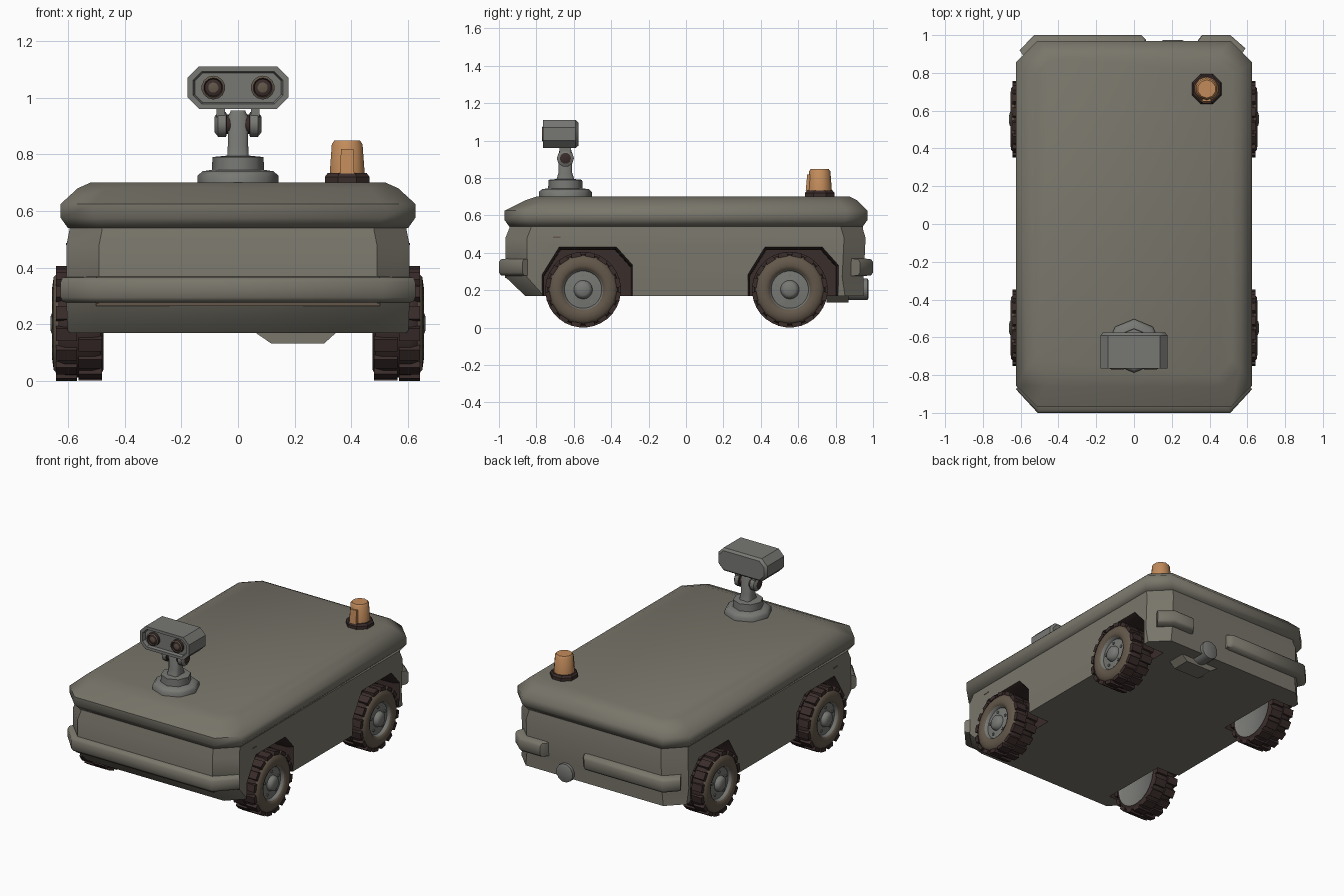
import bpy, bmesh, math
from mathutils import Matrix, Vector

if "Cube" in bpy.data.objects:
    bpy.data.objects.remove(bpy.data.objects["Cube"])


def material(name, rgb):
    m = bpy.data.materials.new(name)
    m.diffuse_color = (*rgb, 1)
    m.use_nodes = True
    m.node_tree.nodes["Principled BSDF"].inputs["Base Color"].default_value = m.diffuse_color
    return m


BODY = material("olive grey paint", (0.19, 0.18, 0.145))
METAL = material("grey metal", (0.185, 0.19, 0.175))
RUBBER = material("brown rubber", (0.125, 0.096, 0.068))
DARK = material("dark brown", (0.042, 0.026, 0.024))
ORANGE = material("beacon orange", (0.54, 0.26, 0.105))

AXIS = {"z": Matrix(), "x": Matrix.Rotation(math.pi / 2, 4, 'Y'),
        "y": Matrix.Rotation(-math.pi / 2, 4, 'X')}


def finish(name, bm, mats, angle=50):
    bmesh.ops.remove_doubles(bm, verts=bm.verts, dist=1e-5)
    bmesh.ops.recalc_face_normals(bm, faces=bm.faces)
    me = bpy.data.meshes.new(name)
    bm.to_mesh(me)
    bm.free()
    for m in mats:
        me.materials.append(m)
    ob = bpy.data.objects.new(name, me)
    bpy.context.collection.objects.link(ob)
    smooth(ob, angle)
    return ob


def smooth(ob, angle):
    bpy.ops.object.select_all(action='DESELECT')
    ob.select_set(True)
    bpy.context.view_layer.objects.active = ob
    bpy.ops.object.shade_smooth_by_angle(angle=math.radians(angle))


def loft(name, rings, mats, angle=50, last=0):
    """Skin equal rings of points and cap both ends."""
    bm = bmesh.new()
    vs = [[bm.verts.new(p) for p in r] for r in rings]
    n = len(vs[0])
    for a, b in zip(vs, vs[1:]):
        for i in range(n):
            j = (i + 1) % n
            bm.faces.new((a[i], a[j], b[j], b[i]))
    bm.faces.new(vs[0])
    bm.faces.new(vs[-1]).material_index = last
    return finish(name, bm, mats, angle)


def lathe(name, prof, segs, axis, loc, mats, idx=None, flip=1, angle=50, turn=0.5):
    """Turn (radius, height) points about an axis; idx colours each band."""
    bm = bmesh.new()
    mx = Matrix.Translation(loc) @ AXIS[axis]
    rings = []
    for r, h in prof:
        if r == 0:
            rings.append([bm.verts.new(mx @ Vector((0, 0, h * flip)))] * segs)
        else:
            rings.append([bm.verts.new(mx @ Vector((
                r * math.cos(2 * math.pi * (i + turn) / segs),
                r * math.sin(2 * math.pi * (i + turn) / segs), h * flip))) for i in range(segs)])
    for k, (a, b) in enumerate(zip(rings, rings[1:])):
        for i in range(segs):
            j = (i + 1) % segs
            f = bm.faces.new(list(dict.fromkeys((a[i], a[j], b[j], b[i]))))
            f.material_index = idx[k] if idx else 0
    return finish(name, bm, mats, angle)


def box(name, lo, hi, mat):
    ring = lambda z: [(lo[0], lo[1], z), (hi[0], lo[1], z), (hi[0], hi[1], z), (lo[0], hi[1], z)]
    return loft(name, [ring(lo[2]), ring(hi[2])], [mat], 30)


def octa(z, hx, yf, yb, c):
    """Plan outline with cut corners at height z."""
    return [(-hx + c, yf, z), (hx - c, yf, z), (hx, yf + c, z), (hx, yb - c, z),
            (hx - c, yb, z), (-hx + c, yb, z), (-hx, yb - c, z), (-hx, yf + c, z)]


# Body: lower hull and lid
hull = loft("lower_body", [octa(*r) for r in (
    (0.17, 0.60, -0.86, 0.95, 0.10), (0.27, 0.605, -0.965, 0.95, 0.115),
    (0.48, 0.605, -0.965, 0.96, 0.115), (0.53, 0.595, -0.945, 0.945, 0.115),
    (0.56, 0.595, -0.945, 0.945, 0.115))], [BODY])
loft("lid", [octa(*r) for r in (
    (0.54, 0.60, -0.945, 0.945, 0.115), (0.575, 0.625, -0.97, 0.97, 0.115),
    (0.625, 0.625, -0.97, 0.97, 0.115), (0.68, 0.565, -0.86, 0.915, 0.10),
    (0.70, 0.52, -0.80, 0.875, 0.08))], [BODY])

# Wheel arches cut with a flared opening
ARCH = [(-0.215, 0.1), (-0.215, 0.28), (-0.125, 0.425), (0.175, 0.425), (0.26, 0.33), (0.26, 0.1)]
for cy in (-0.55, 0.55):
    for s in (-1, 1):
        rings = [[(s * x, cy + 0.02 + (y - 0.02) * k, 0.1 + (z - 0.1) * k) for y, z in ARCH]
                 for x, k in ((0.44, 0.97), (0.57, 0.98), (0.65, 1.07))]
        cutter = loft("arch_cutter", rings, [DARK])
        cutter.hide_render = True
        mod = hull.modifiers.new("arch", 'BOOLEAN')
        mod.operation = 'DIFFERENCE'
        mod.solver = 'EXACT'
        mod.material_mode = 'TRANSFER'
        mod.object = cutter
        bpy.context.view_layer.objects.active = hull
        bpy.ops.object.modifier_apply(modifier=mod.name)
        bpy.data.objects.remove(cutter)
smooth(hull, 40)


# Bumpers swept around the corners
def bumper(name, path):
    sec = ((0.95, 0.275), (0.99, 0.28), (1, 0.295), (1, 0.35), (0.99, 0.365), (0.95, 0.37))
    loft(name, [[(x * k, y * k, z) for k, z in sec] for x, y in path], [BODY])


bumper("front_bumper", [(-0.625, -0.875), (-0.51, -1), (0.51, -1), (0.625, -0.875)])
bumper("rear_bumper_long", [(-0.605, 0.92), (-0.53, 1), (0.04, 1), (0.065, 0.975)])
bumper("rear_bumper_short", [(0.34, 0.975), (0.36, 1), (0.51, 1), (0.59, 0.93)])
box("front_trim_strip", (-0.5, -0.969, 0.264), (0.5, -0.96, 0.275), RUBBER)
for s in (-1, 1):
    box("side_slot", (s * 0.603 - 0.004, -0.71, 0.48), (s * 0.603 + 0.004, -0.67, 0.487), RUBBER)

# Exhaust under the rear
loft("muffler", [[(0.065, y, 0.19), (0.065, y, 0.168), (0.117, y, 0.133), (0.304, y, 0.133),
                  (0.343, y, 0.168), (0.343, y, 0.19)] for y in (0.75, 0.87)], [BODY], 30)
lathe("exhaust_pipe", [(0, 0), (0.06, 0), (0.06, 0.15), (0.05, 0.155), (0, 0.155)], 12, "y",
      (0.205, 0.82, 0.205), [METAL])

# Wheels: tyre, rim, hub and staggered tread blocks
TYRE = [(0, 0.49), (0.15, 0.49), (0.165, 0.475), (0.186, 0.485), (0.192, 0.51), (0.192, 0.61),
        (0.182, 0.635), (0.165, 0.65), (0.13, 0.655), (0.108, 0.645), (0.10, 0.625),
        (0.05, 0.63), (0.045, 0.65), (0.03, 0.66), (0, 0.662)]
BANDS = [0, 0, 2, 2, 2, 2, 1, 1, 1, 0, 0, 0, 0, 0]
for end, cy in (("front", -0.55), ("rear", 0.555)):
    for side, s in (("left", -1), ("right", 1)):
        c = (0, cy, 0.203)
        lathe(f"{end}_{side}_wheel", TYRE, 24, "x", c, [METAL, RUBBER, DARK], BANDS, s)
        bm = bmesh.new()
        for k in range(32):
            x0, x1 = ((0.48, 0.562), (0.568, 0.642))[k % 2]
            rot = Matrix.Rotation(2 * math.pi * k / 32, 4, 'X')
            pts = [(x, y, z) for x in (x0, x1) for y, z in
                   ((-0.027, 0.178), (0.027, 0.178), (0.023, 0.2015), (-0.023, 0.2015))]
            v = [bm.verts.new(Matrix.Translation(c) @ rot @ Vector((s * x, y, z))) for x, y, z in pts]
            for q in ((0, 1, 2, 3), (4, 5, 6, 7), (0, 1, 5, 4), (1, 2, 6, 5), (2, 3, 7, 6), (3, 0, 4, 7)):
                bm.faces.new([v[i] for i in q])
        finish(f"{end}_{side}_tread", bm, [DARK], 30)
        # wheel bolts
        for k in range(5):
            a = 2 * math.pi * (k + 0.25) / 5
            lathe(f"{end}_{side}_bolt", [(0.009, 0.62), (0.009, 0.634), (0, 0.634)], 6, "x",
                  (0, cy + 0.075 * math.cos(a), 0.203 + 0.075 * math.sin(a)), [METAL], flip=s)

# Camera mast
MY = -0.645
lathe("mast_base", [(0, 0.69), (0.142, 0.69), (0.142, 0.725), (0.125, 0.74), (0.092, 0.745),
                    (0.09, 0.79), (0.04, 0.795), (0, 0.795)], 8, "z", (0, MY, 0), [METAL], turn=0)
loft("mast_column", [octa(z, hx, MY - hy, MY + hy, 0.012) for z, hx, hy in (
    (0.785, 0.038, 0.05), (0.83, 0.036, 0.036), (0.93, 0.036, 0.036), (0.955, 0.025, 0.03))], [METAL])
lathe("tilt_joint", [(0, -0.082), (0.03, -0.082), (0.046, -0.07), (0.046, -0.042), (0.036, -0.04),
                     (0.036, 0.04), (0.046, 0.042), (0.046, 0.07), (0.03, 0.082), (0, 0.082)],
      10, "x", (0, MY, 0.905), [METAL, DARK], [1, 0, 0, 1, 1, 1, 0, 0, 1])
for s in (-1, 1):
    box("head_bracket", (s * 0.06 - 0.015, MY - 0.03, 0.90), (s * 0.06 + 0.015, MY + 0.03, 0.97), METAL)


# Camera head with a recessed face
def head_ring(y, hx, hz, c):
    return [(x, y, 1.035 + z) for x, z, _ in
            [(p[0], p[1], 0) for p in octa(0, hx, -hz, hz, c)]]


loft("camera_head", [head_ring(*r) for r in (
    (-0.575, 0.165, 0.062, 0.035), (-0.59, 0.178, 0.075, 0.04), (-0.765, 0.178, 0.075, 0.04),
    (-0.765, 0.158, 0.057, 0.03), (-0.745, 0.152, 0.052, 0.028))], [METAL], 40)

# Eyes: ring, dark lens and small glint
for s in (-1, 1):
    lathe("camera_eye", [(0.042, 0.735), (0.042, 0.765), (0.034, 0.77), (0.03, 0.76), (0.018, 0.764),
                         (0, 0.766)], 14, "y", (s * 0.087, 0, 1.035), [DARK, RUBBER],
          [0, 1, 0, 0, 1], flip=-1)

# Warning beacon
lathe("beacon_base", [(0, 0.69), (0.085, 0.69), (0.085, 0.72), (0.075, 0.733), (0, 0.733)],
      8, "z", (0.385, 0.715, 0), [DARK], angle=30)
lathe("beacon_lamp", [(0, 0.73), (0.065, 0.73), (0.057, 0.835), (0.048, 0.848), (0, 0.848)],
      10, "z", (0.385, 0.715, 0), [ORANGE])
loft("beacon_front_rib", [[(0.36, 0.64, 0.732), (0.41, 0.64, 0.732), (0.41, 0.68, 0.732), (0.36, 0.68, 0.732)],
                          [(0.363, 0.648, 0.818), (0.407, 0.648, 0.818), (0.407, 0.68, 0.818),
                           (0.363, 0.68, 0.818)]], [ORANGE], 30)
